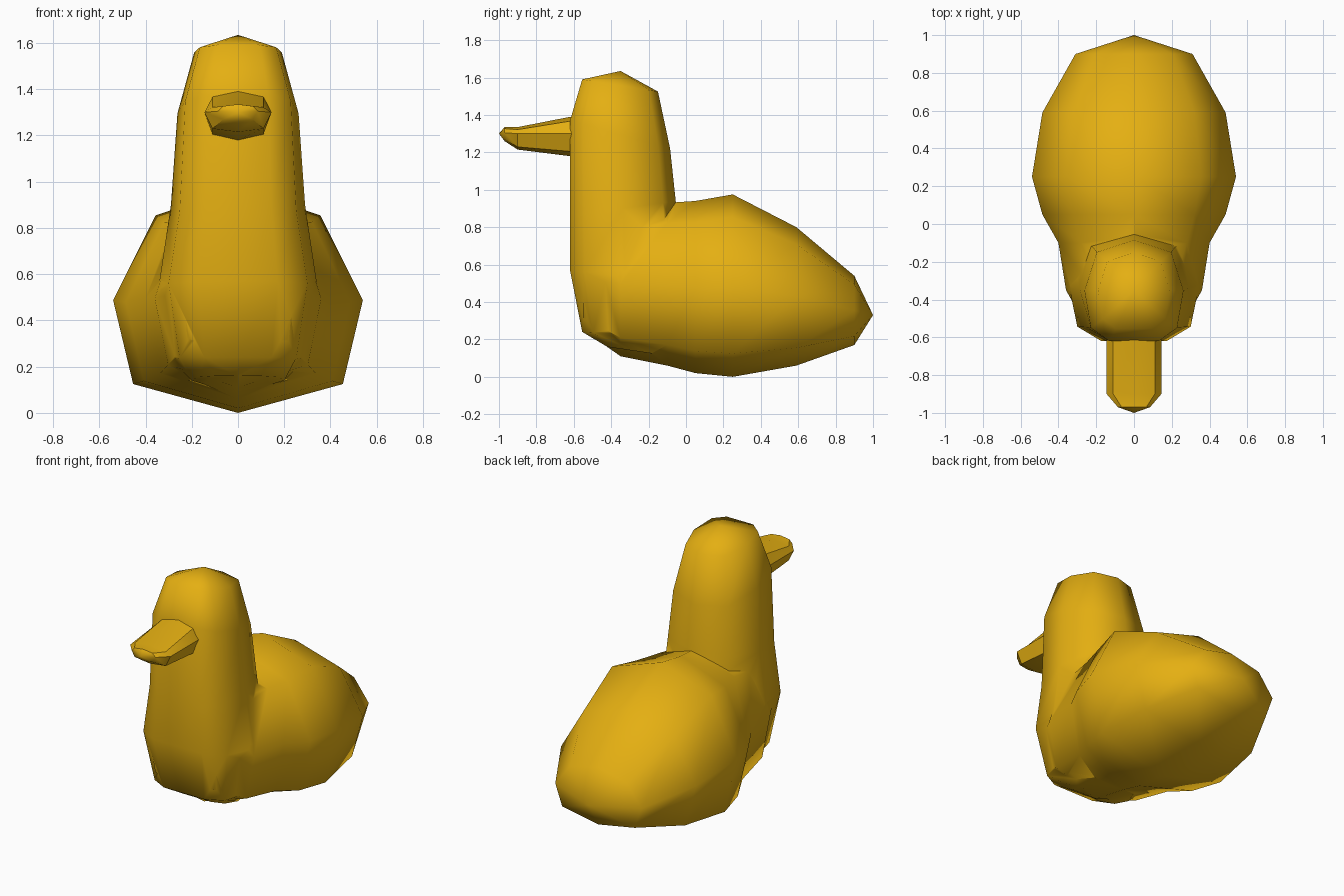
import bpy, bmesh
from math import radians

if "Cube" in bpy.data.objects:
    bpy.data.objects.remove(bpy.data.objects["Cube"])

yellow = bpy.data.materials.new("yellow")
yellow.diffuse_color = (0.78, 0.43, 0.006, 1)
yellow.use_nodes = True
yellow.node_tree.nodes["Principled BSDF"].inputs["Base Color"].default_value = yellow.diffuse_color


def mirrored(half):
    """Close a half ring (first and last point on x = 0) across x."""
    return half + [(-x, y, z) for x, y, z in half[-2:0:-1]]


def loft(name, halves):
    bm = bmesh.new()
    rings = [[bm.verts.new(p) for p in mirrored(h)] for h in halves]
    n = len(rings[0])
    for a, b in zip(rings, rings[1:]):
        for i in range(n):
            j = (i + 1) % n
            bm.faces.new((a[i], a[j], b[j], b[i]))
    bm.faces.new(rings[0])
    bm.faces.new(rings[-1])
    bmesh.ops.remove_doubles(bm, verts=bm.verts, dist=1e-4)
    bmesh.ops.recalc_face_normals(bm, faces=bm.faces)
    me = bpy.data.meshes.new(name)
    bm.to_mesh(me)
    bm.free()
    me.materials.append(yellow)
    ob = bpy.data.objects.new(name, me)
    bpy.context.collection.objects.link(ob)
    return ob


def section(y, hw, z0, z1, xs, zs):
    """Upright half ring from bottom to top at depth y."""
    return [(hw * x, y, z0 + (z1 - z0) * z) for x, z in zip(xs, zs)]


def collar(front, back, hw, zf, zb):
    """Level (or tilted) half ring of the neck from front to back."""
    xs = (0, 0.5, 0.87, 1, 0.75, 0)
    ts = (0, 0, 0.13, 0.5, 0.88, 1)
    return [(hw * x, front + (back - front) * t, zf + (zb - zf) * t)
            for x, t in zip(xs, ts)]


# body: y, half width, bottom, top, width of the shoulder point
stations = [
    (-0.55, 0.25, 0.25, 0.80, 0.70), (-0.35, 0.36, 0.11, 0.88, 0.74),
    (-0.10, 0.40, 0.06, 0.93, 0.70), (0.05, 0.485, 0.02, 0.94, 0.66),
    (0.25, 0.54, 0.0, 0.975, 0.66), (0.59, 0.485, 0.06, 0.80, 0.66),
    (0.90, 0.31, 0.17, 0.54, 0.66), (1.0, 0.0, 0.33, 0.33, 0.66)]
body = loft("body", [section(y, hw, a, b, (0, 0.84, 1, s, 0), (0, 0.128, 0.5, 0.876, 1))
                     for y, hw, a, b, s in stations])

# chest, neck and head in one column
neck = loft("neck_and_head", [collar(*c) for c in (
    (-0.42, -0.15, 0.20, 0.16, 0.12),
    (-0.555, -0.10, 0.29, 0.24, 0.22),
    (-0.62, -0.03, 0.345, 0.57, 0.50),
    (-0.62, -0.055, 0.29, 0.86, 0.94),
    (-0.62, -0.085, 0.262, 1.37, 1.22),
    (-0.555, -0.15, 0.19, 1.59, 1.525),
    (-0.35, -0.35, 0.0, 1.635, 1.635))])

# beak
beak = loft("beak", [section(y, hw, a, b, (0, 0.76, 1, 0.76, 0), (0, 0.12, m, 0.89, 1))
                     for y, hw, a, b, m in (
    (-0.57, 0.145, 1.18, 1.395, 0.56), (-0.62, 0.145, 1.18, 1.39, 0.57),
    (-0.90, 0.145, 1.215, 1.335, 0.71), (-0.97, 0.085, 1.26, 1.335, 0.6),
    (-1.0, 0.0, 1.30, 1.30, 0.5))])

# merge the neck into the body
union = body.modifiers.new("merge", "BOOLEAN")
union.operation = "UNION"
union.solver = "EXACT"
union.object = neck
bpy.context.view_layer.objects.active = body
body.select_set(True)
bpy.ops.object.modifier_apply(modifier="merge")
bpy.data.objects.remove(neck)

for ob, angle in ((body, 65), (beak, 35)):
    bpy.ops.object.select_all(action="DESELECT")
    ob.select_set(True)
    bpy.context.view_layer.objects.active = ob
    bpy.ops.object.shade_smooth_by_angle(angle=radians(angle))
